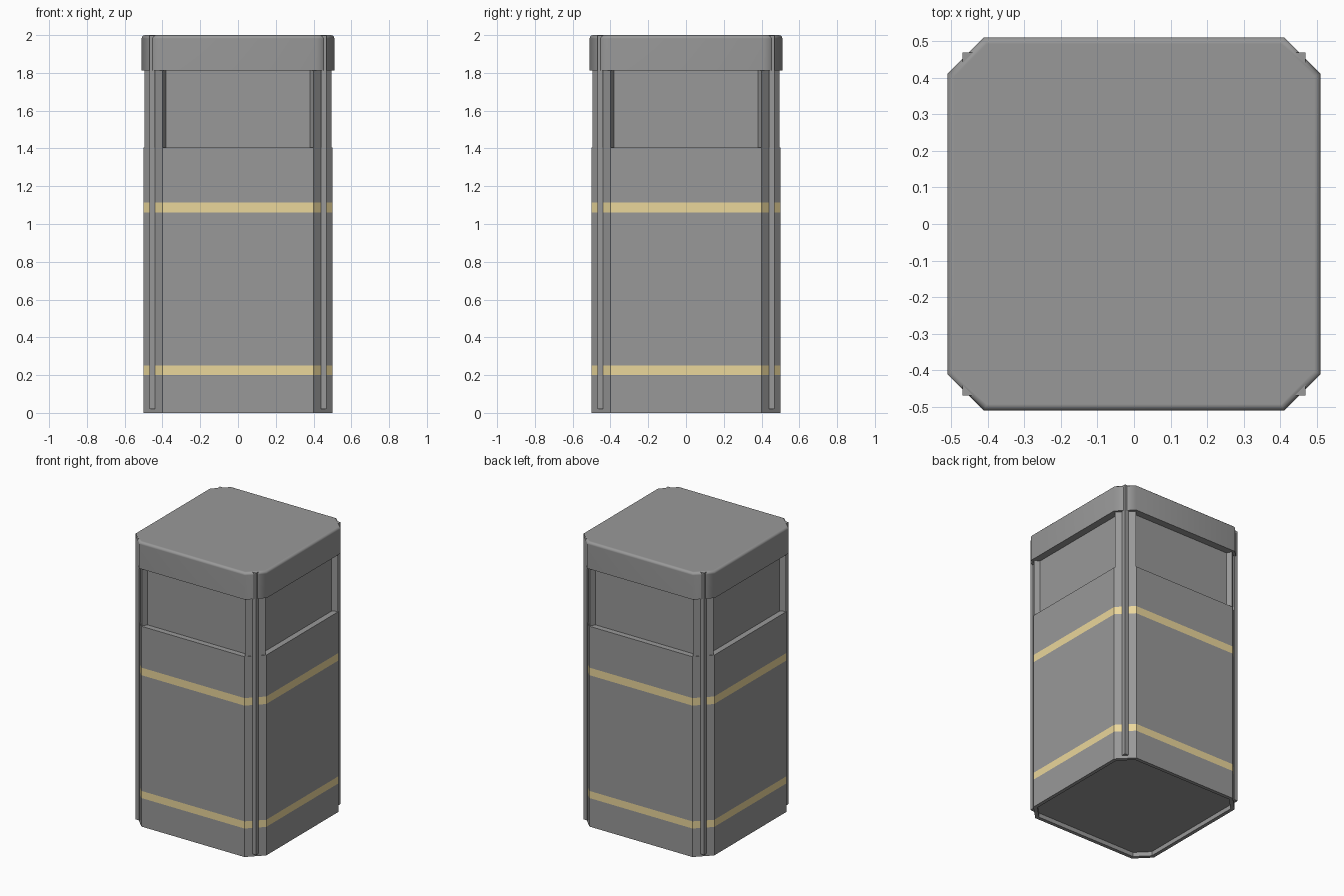
import bpy, bmesh, math

if "Cube" in bpy.data.objects:
    bpy.data.objects.remove(bpy.data.objects["Cube"])

T = math.tan(math.radians(22.5))

def material(name, rgb):
    m = bpy.data.materials.new(name)
    m.diffuse_color = (*rgb, 1)
    m.use_nodes = True
    m.node_tree.nodes["Principled BSDF"].inputs["Base Color"].default_value = m.diffuse_color
    return m

GREY = material("dark_grey", (0.318, 0.318, 0.318))
GOLD = material("pale_gold", (0.83, 0.68, 0.33))

def octagon(half, cut):
    """Square with corners cut off, counter-clockwise."""
    a = half - cut
    return [(a, -half), (half, -a), (half, a), (a, half),
            (-a, half), (-half, a), (-half, -a), (-a, -half)]

def inset(half, cut, d):
    """Octagon moved inward evenly by d."""
    return octagon(half - d, half - d - (half - cut - d * T))

def loft(name, sections, bands=()):
    """Skin a stack of (z, outline) sections; side rows listed in bands are gold."""
    bm = bmesh.new()
    rings = [[bm.verts.new((x, y, z)) for x, y in pts] for z, pts in sections]
    n = len(rings[0])
    for k in range(len(rings) - 1):
        for i in range(n):
            j = (i + 1) % n
            f = bm.faces.new((rings[k][i], rings[k][j], rings[k + 1][j], rings[k + 1][i]))
            f.material_index = 1 if k in bands else 0
    bm.faces.new(rings[0][::-1])
    bm.faces.new(rings[-1])
    bmesh.ops.recalc_face_normals(bm, faces=bm.faces)
    me = bpy.data.meshes.new(name)
    bm.to_mesh(me)
    bm.free()
    me.materials.append(GREY)
    if bands:
        me.materials.append(GOLD)
    ob = bpy.data.objects.new(name, me)
    bpy.context.collection.objects.link(ob)
    return ob

def turn(pts, k):
    """Rotate an outline by k quarter turns."""
    for _ in range(k):
        pts = [(-y, x) for x, y in pts]
    return pts

# Body with recessed underside and two painted bands
outer = octagon(0.5, 0.1)
foot = inset(0.5, 0.1, 0.025)
loft("body", [(0.03, foot), (0, foot), (0, outer), (0.2, outer), (0.25, outer),
              (1.062, outer), (1.115, outer), (1.405, outer)], bands=(3, 5))

# Recessed panel behind the openings
neck = inset(0.5, 0.1, 0.04)
loft("inner_panel", [(1.395, neck), (1.825, neck)])

# Lid with a softly rounded top edge
R = 0.018
sections = [(1.812, octagon(0.51, 0.1))]
for i in range(4):
    t = math.radians(30 * i)
    sections.append((2 - R + R * math.sin(t), inset(0.51, 0.1, R * (1 - math.cos(t)))))
lid = loft("lid", sections)
bpy.context.view_layer.objects.active = lid
lid.select_set(True)
bpy.ops.object.shade_smooth_by_angle(angle=math.radians(50))
weighted = lid.modifiers.new("even_shading", 'WEIGHTED_NORMAL')
weighted.keep_sharp = True

# Corner posts and square corner trim
post = [(0.45, 0.375), (0.495, 0.4), (0.4, 0.495), (0.375, 0.45)]
trim = [(0.44, 0.44), (0.468, 0.44), (0.468, 0.468), (0.44, 0.468)]
for k in range(4):
    loft(f"corner_post_{k + 1}", [(1.4, turn(post, k)), (1.82, turn(post, k))])
    loft(f"corner_trim_{k + 1}", [(0.02, turn(trim, k)), (1.997, turn(trim, k))])
